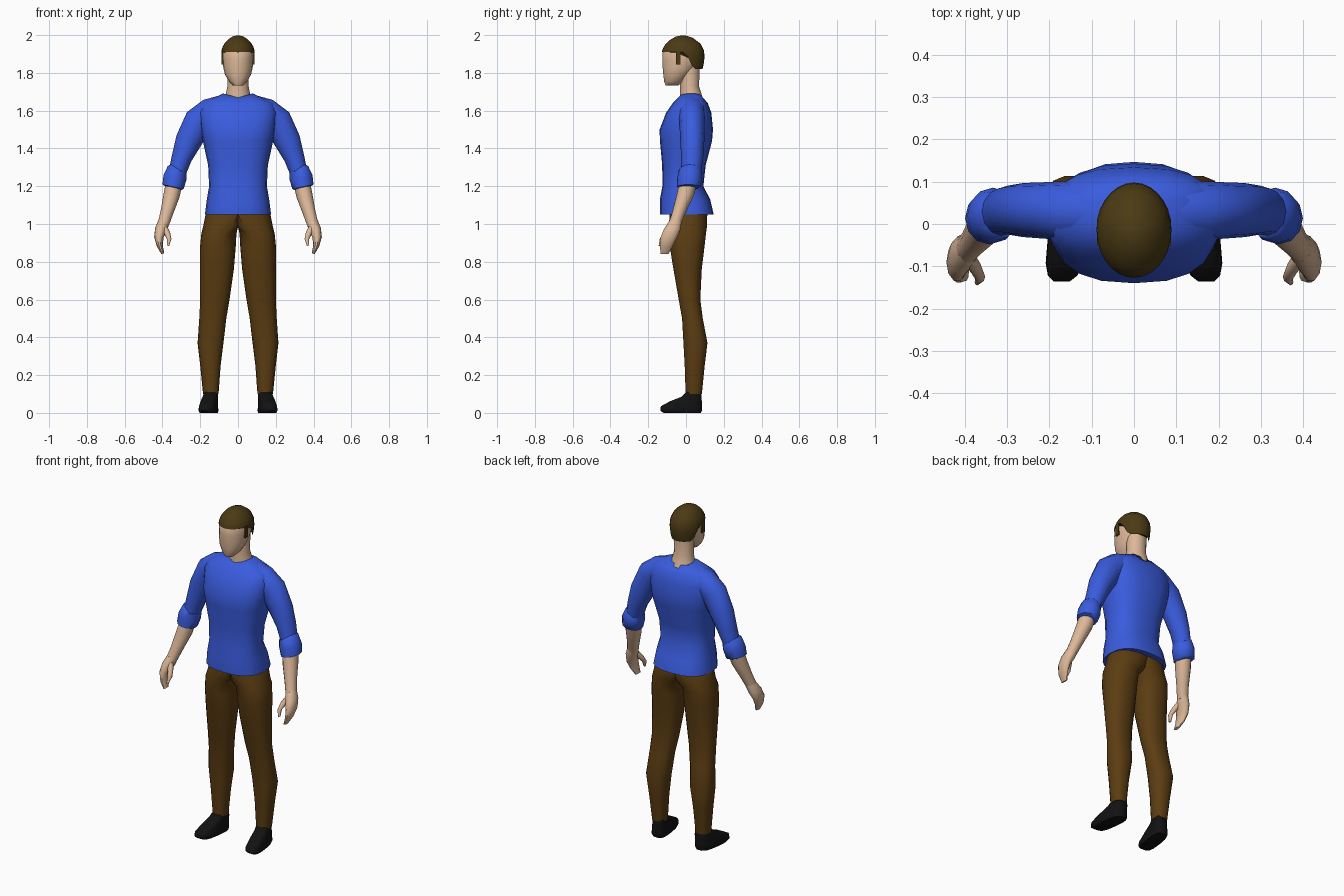
import bpy, bmesh, math
from mathutils import Vector


def material(name, rgb):
    m = bpy.data.materials.new(name)
    m.diffuse_color = (*rgb, 1)
    return m


BLUE = material("blue_knit", (0.042, 0.107, 0.73))
BROWN = material("brown_cloth", (0.105, 0.046, 0.006))
HAIR = material("dark_hair", (0.07, 0.043, 0.007))
SKIN = material("skin", (0.72, 0.48, 0.32))
BLACK = material("black_leather", (0.006, 0.006, 0.006))


def finish(name, bm, mat, mirror=False, angle=55):
    bmesh.ops.recalc_face_normals(bm, faces=bm.faces)
    me = bpy.data.meshes.new(name)
    bm.to_mesh(me)
    bm.free()
    me.materials.append(mat)
    ob = bpy.data.objects.new(name, me)
    bpy.context.collection.objects.link(ob)
    bpy.ops.object.select_all(action='DESELECT')
    ob.select_set(True)
    bpy.context.view_layer.objects.active = ob
    bpy.ops.object.shade_smooth_by_angle(angle=math.radians(angle))
    if mirror:
        mod = ob.modifiers.new("mirror", 'MIRROR')
        mod.use_clip = True
    return ob


def spow(v, p):
    return math.copysign(abs(v) ** (2 / p), v)


def skin_rings(bm, rings):
    """Bridge equal-length vertex rings and cap both ends."""
    n = len(rings[0])
    for a, b in zip(rings, rings[1:]):
        for i in range(n):
            j = (i + 1) % n
            bm.faces.new((a[i], a[j], b[j], b[i]))
    bm.faces.new(rings[0])
    bm.faces.new(rings[-1])


def stack(name, mat, rows, n=16, p=2.0, mirror=False, skew=0, adjust=None):
    """Horizontal sections: (z, x_min, x_max, y_min, y_max)."""
    bm = bmesh.new()
    rings = []
    for k, (z, x0, x1, y0, y1) in enumerate(rows):
        ring = []
        for i in range(n):
            a = 2 * math.pi * i / n
            dy = (y1 - y0) / 2 * spow(math.sin(a), p)
            y = (y0 + y1) / 2 + dy
            x = (x0 + x1) / 2 + (x1 - x0) / 2 * spow(math.cos(a), p) + skew * y
            co = Vector((x, y, z))
            if adjust:
                adjust(co, k)
            ring.append(bm.verts.new(co))
        rings.append(ring)
    skin_rings(bm, rings)
    return finish(name, bm, mat, mirror)


def limb(name, mat, path, n=12):
    """Tube along a path: (x, y, z, radius across, radius in y), mirrored."""
    bm = bmesh.new()
    rings = []
    for k, (x, y, z, ru, ry) in enumerate(path):
        a, b = path[max(k - 1, 0)], path[min(k + 1, len(path) - 1)]
        t = Vector((b[0] - a[0], 0, b[2] - a[2])).normalized()
        u = Vector((-t.z, 0, t.x))
        ring = []
        for i in range(n):
            g = 2 * math.pi * i / n
            ring.append(bm.verts.new(Vector((x, y, z)) + u * ru * math.cos(g)
                                     + Vector((0, ry * math.sin(g), 0))))
        rings.append(ring)
    skin_rings(bm, rings)
    return finish(name, bm, mat, True)


def sym(z, hw, y0, y1):
    return (z, -hw, hw, y0, y1)


# Sweater body, with the collar dipping at front and back
def collar(co, k):
    if k == 8:
        co.z -= 0.035 * max(0, 1 - abs(co.x) / 0.075) * (1 if co.y > 0.03 else 0.6)


stack("sweater_body", BLUE, [
    sym(1.05, 0.175, -0.138, 0.147), sym(1.13, 0.165, -0.138, 0.128),
    sym(1.20, 0.153, -0.125, 0.092), sym(1.31, 0.158, -0.126, 0.104),
    sym(1.44, 0.186, -0.138, 0.138), sym(1.50, 0.197, -0.14, 0.143),
    sym(1.59, 0.207, -0.105, 0.134), sym(1.64, 0.19, -0.07, 0.115),
    sym(1.69, 0.08, -0.036, 0.092)], n=20, p=2.5, adjust=collar)

# Sleeves and rolled cuffs
limb("sleeve", BLUE, [
    (0.09, 0.03, 1.605, 0.075, 0.075), (0.15, 0.03, 1.59, 0.075, 0.072),
    (0.207, 0.032, 1.545, 0.079, 0.067), (0.262, 0.033, 1.44, 0.07, 0.064),
    (0.298, 0.033, 1.35, 0.054, 0.058), (0.325, 0.025, 1.26, 0.045, 0.053)])
limb("cuff", BLUE, [
    (0.315, 0.025, 1.296, 0.042, 0.045), (0.322, 0.022, 1.288, 0.053, 0.06),
    (0.334, 0.02, 1.245, 0.062, 0.066), (0.344, 0.014, 1.197, 0.057, 0.062),
    (0.346, 0.013, 1.19, 0.044, 0.045)])

# Forearms, mitten-like hands and thumbs
limb("forearm", SKIN, [
    (0.335, 0.015, 1.23, 0.044, 0.048), (0.352, -0.005, 1.15, 0.043, 0.046),
    (0.377, -0.038, 1.06, 0.034, 0.036), (0.395, -0.06, 1.0, 0.030, 0.034)])
limb("hand", SKIN, [
    (0.391, -0.055, 1.015, 0.030, 0.034), (0.408, -0.073, 0.97, 0.032, 0.046),
    (0.419, -0.09, 0.93, 0.025, 0.046), (0.414, -0.104, 0.885, 0.016, 0.036),
    (0.398, -0.113, 0.843, 0.008, 0.022)], n=10)
limb("thumb", SKIN, [
    (0.396, -0.075, 0.99, 0.018, 0.02), (0.374, -0.105, 0.95, 0.016, 0.017),
    (0.364, -0.125, 0.92, 0.012, 0.014), (0.371, -0.138, 0.885, 0.006, 0.007)], n=8)


# Trouser legs, meeting on the centre plane above the crotch
def centre_plane(co, k):
    co.x = max(co.x, 0.0)


stack("trouser_leg", BROWN, [
    (1.10, -0.12, 0.145, -0.08, 0.085), (1.05, -0.12, 0.172, -0.09, 0.115),
    (0.985, -0.06, 0.185, -0.092, 0.113), (0.95, 0.008, 0.194, -0.092, 0.108),
    (0.88, 0.012, 0.201, -0.088, 0.10), (0.76, 0.022, 0.201, -0.068, 0.085),
    (0.60, 0.045, 0.2, -0.04, 0.077), (0.50, 0.062, 0.205, -0.022, 0.09),
    (0.37, 0.077, 0.214, -0.015, 0.115), (0.25, 0.092, 0.2, -0.008, 0.1),
    (0.10, 0.103, 0.185, -0.003, 0.085)], n=14, p=2.3, mirror=True,
    adjust=centre_plane)

# Shoes, toes turned slightly outward
stack("shoe", BLACK, [
    (0.0, 0.109, 0.195, -0.12, 0.08), (0.012, 0.106, 0.2, -0.138, 0.086),
    (0.035, 0.108, 0.198, -0.135, 0.087), (0.062, 0.11, 0.194, -0.085, 0.085),
    (0.085, 0.11, 0.19, -0.025, 0.083), (0.11, 0.112, 0.182, 0.0, 0.08)],
    n=14, p=3.2, mirror=True, skew=-0.13)

# Neck and face
stack("neck", SKIN, [
    sym(1.63, 0.075, -0.035, 0.1), sym(1.69, 0.064, -0.032, 0.083),
    sym(1.73, 0.056, -0.032, 0.07), sym(1.84, 0.058, -0.035, 0.075)], n=14)
stack("head", SKIN, [
    sym(1.732, 0.026, -0.107, -0.045), sym(1.752, 0.046, -0.116, -0.01),
    sym(1.79, 0.069, -0.121, 0.02), sym(1.83, 0.078, -0.125, 0.06),
    sym(1.87, 0.082, -0.127, 0.08), sym(1.915, 0.083, -0.124, 0.082),
    sym(1.95, 0.07, -0.10, 0.07), sym(1.975, 0.045, -0.06, 0.04)], n=18, p=2.1)


# Hair cap: dome profile cut off at a hairline that drops behind the ears
def hairline(y):
    if y < -0.005:
        return 1.91
    return 1.885 if y < 0.012 else 1.838 if y < 0.045 else 1.82


def dome(z):
    prof = [(2.0, 0.0), (1.993, 0.32), (1.975, 0.62), (1.95, 0.85), (1.925, 0.96),
            (1.90, 1.0), (1.86, 0.98), (1.81, 0.88)]
    for (za, ra), (zb, rb) in zip(prof, prof[1:]):
        if z >= zb:
            return ra + (rb - ra) * (za - z) / (za - zb)
    return prof[-1][1]


bm = bmesh.new()
N = 28
rings = []
for f in (0.02, 0.08, 0.25, 0.45, 0.65, 0.85, 1.0):
    ring = []
    for i in range(N):
        a = 2 * math.pi * i / N
        c, s = math.cos(a), math.sin(a)
        z = 2.0 - f * (2.0 - hairline(-0.015 + 0.113 * s))
        r = dome(z)
        ring.append(bm.verts.new((0.09 * r * c, -0.015 + 0.114 * r * s, z)))
    rings.append(ring)
skin_rings(bm, rings)
finish("hair", bm, HAIR)

# Sideburns
bm = bmesh.new()
bmesh.ops.create_cube(bm, size=1)
for v in bm.verts:
    v.co = Vector((0.0815 + v.co.x * 0.012, -0.04 + v.co.y * 0.024, 1.88 + v.co.z * 0.07))
finish("sideburn", bm, HAIR, mirror=True, angle=30)
